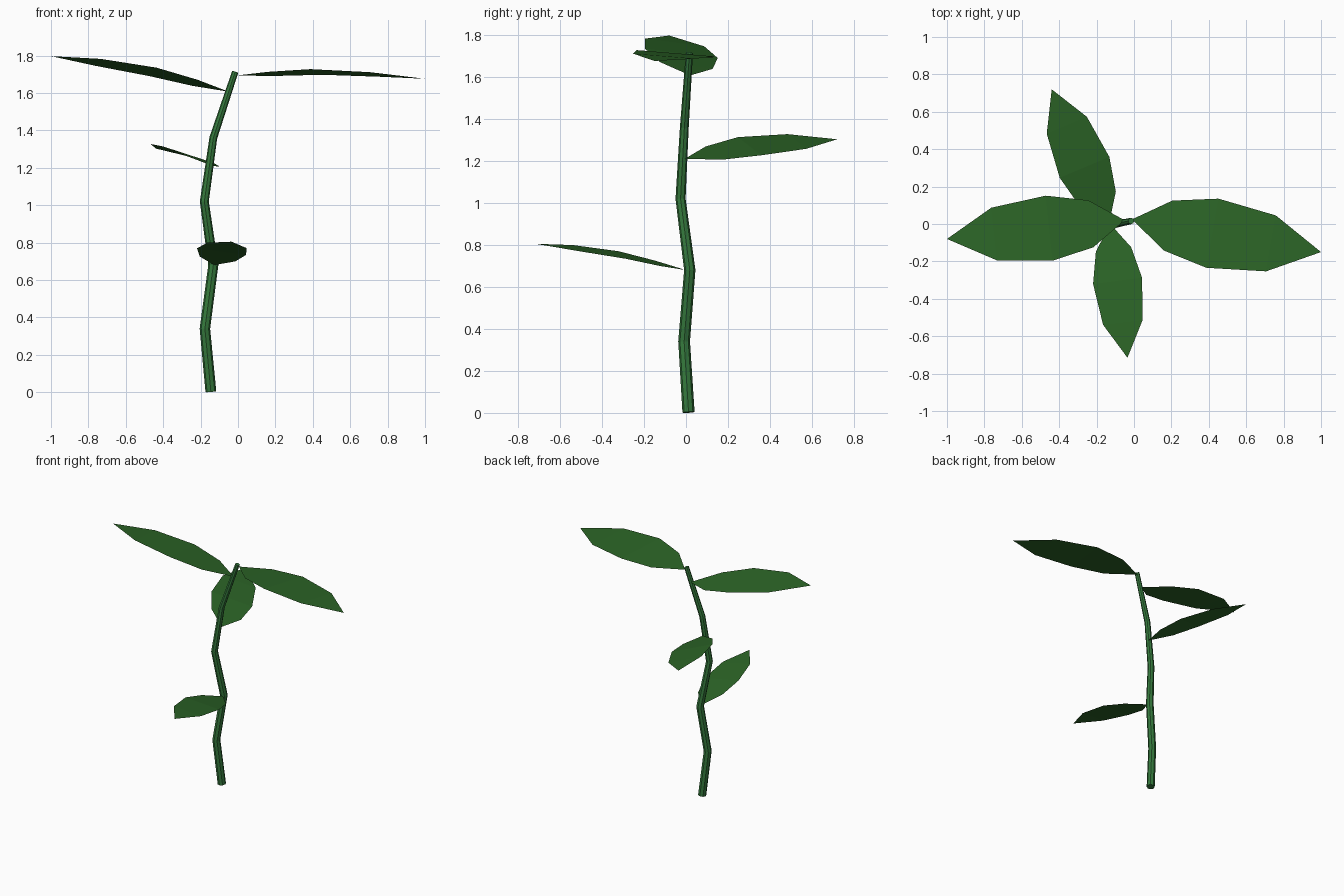
import bpy, bmesh, math
from mathutils import Vector

if "Cube" in bpy.data.objects:
    bpy.data.objects.remove(bpy.data.objects["Cube"])


def material(name, color):
    m = bpy.data.materials.new(name)
    m.diffuse_color = (*color, 1)
    m.use_nodes = True
    m.node_tree.nodes["Principled BSDF"].inputs["Base Color"].default_value = m.diffuse_color
    return m


def finish(bm, name, mat):
    me = bpy.data.meshes.new(name)
    bm.to_mesh(me)
    bm.free()
    ob = bpy.data.objects.new(name, me)
    bpy.context.collection.objects.link(ob)
    me.materials.append(mat)
    return ob


stem_green = material("stem_green", (0.035, 0.19, 0.045))
leaf_green = material("leaf_green", (0.025, 0.13, 0.02))

# Stem: zigzag tapering tube, (x, y, z, radius) at each joint
SIDES = 8
path = [(-0.145, 0.012, 0.003, 0.029), (-0.177, -0.009, 0.34, 0.028),
        (-0.132, 0.018, 0.68, 0.027), (-0.18, -0.026, 1.02, 0.024),
        (-0.132, -0.008, 1.36, 0.021), (-0.015, 0.016, 1.713, 0.017)]
bm = bmesh.new()
pts = [Vector(p[:3]) for p in path]
rings = []
for i, p in enumerate(pts):
    tangent = (pts[min(i + 1, len(pts) - 1)] - pts[max(i - 1, 0)]).normalized()
    u = Vector((0, 1, 0)).cross(tangent).normalized()
    v = tangent.cross(u)
    ring = []
    for k in range(SIDES):
        a = 2 * math.pi * k / SIDES
        ring.append(bm.verts.new(p + path[i][3] * (math.cos(a) * u + math.sin(a) * v)))
    rings.append(ring)
for a, b in zip(rings, rings[1:]):
    for k in range(SIDES):
        n = (k + 1) % SIDES
        bm.faces.new((a[k], a[n], b[n], b[k]))
bm.faces.new(rings[0][::-1])
bm.faces.new(rings[-1])
finish(bm, "stem", stem_green)

# Leaf outline: (position along, half width, upward arch) relative to length
PROFILE = [(0.19, 0.132, 0.012), (0.425, 0.183, 0.026), (0.735, 0.148, 0.018)]


def leaf(name, base, tip, roll):
    """Flat leaf blade; roll is the rise of its left edge per unit width."""
    base, tip = Vector(base), Vector(tip)
    axis = tip - base
    length = axis.xy.length
    left = Vector((-axis.y, axis.x, 0)) / length + Vector((0, 0, roll))
    bm = bmesh.new()
    start, end = bm.verts.new(base), bm.verts.new(tip)
    rows = []
    for t, w, arch in PROFILE:
        mid = base + axis * t + Vector((0, 0, arch * length))
        rows.append([bm.verts.new(mid + left * s * w * length) for s in (-1, 0, 1)])
    for s in range(2):
        bm.faces.new((start, rows[0][s], rows[0][s + 1]))
        for a, b in zip(rows, rows[1:]):
            bm.faces.new((a[s], b[s], b[s + 1], a[s + 1]))
        bm.faces.new((rows[-1][s], end, rows[-1][s + 1]))
    finish(bm, name, leaf_green)


# Four leaves spiralling up the stem
leaf("front_leaf", (-0.127, 0.0, 0.68), (-0.035, -0.715, 0.805), -0.135)
leaf("back_leaf", (-0.135, -0.005, 1.21), (-0.44, 0.72, 1.303), 0.3)
leaf("left_leaf", (-0.05, 0.02, 1.607), (-1.0, -0.08, 1.797), 0.13)
leaf("right_leaf", (-0.01, 0.025, 1.693), (1.0, -0.15, 1.676), -0.08)
